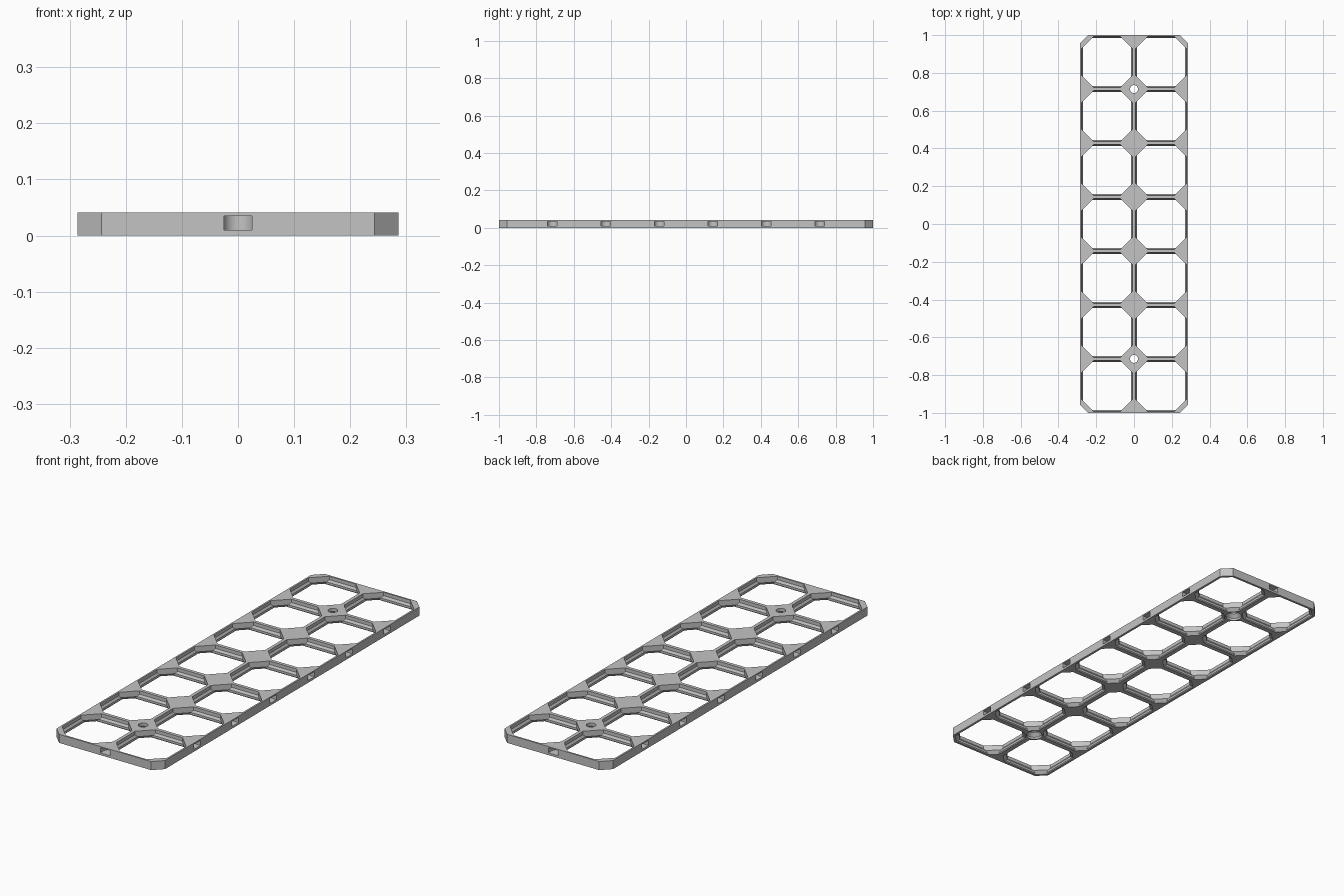
import bpy, bmesh, math
from mathutils import Matrix, Vector

if "Cube" in bpy.data.objects:
    bpy.data.objects.remove(bpy.data.objects["Cube"])

# Designed in millimetres: 2 x 7 tiles of 28 mm, 4 mm thick
S = 2 / 196
TILE, COLS, ROWS, THICK = 28, 2, 7, 4
W, L = TILE * COLS / 2, TILE * ROWS / 2
R2 = math.sqrt(2)


def loft(bm, rings):
    """Closed solid through matching rings of points."""
    loops = [[bm.verts.new(Vector(p) * S) for p in ring] for ring in rings]
    n = len(loops[0])
    for a, b in zip(loops, loops[1:]):
        for i in range(n):
            j = (i + 1) % n
            bm.faces.new((a[i], a[j], b[j], b[i]))
    bm.faces.new(loops[0][::-1])
    bm.faces.new(loops[-1])


def octagon(x, y, hx, hy, cut, z):
    """Rectangle of half sizes hx, hy with its corners cut."""
    pts = [(hx, -hy + cut), (hx, hy - cut), (hx - cut, hy), (-hx + cut, hy),
           (-hx, hy - cut), (-hx, -hy + cut), (-hx + cut, -hy), (hx - cut, -hy)]
    return [(x + px, y + py, z) for px, py in pts]


def make_object(name, bm):
    bmesh.ops.recalc_face_normals(bm, faces=bm.faces)
    mesh = bpy.data.meshes.new(name)
    bm.to_mesh(mesh)
    bm.free()
    obj = bpy.data.objects.new(name, mesh)
    bpy.context.collection.objects.link(obj)
    return obj


# Slab with cut outer corners
bm = bmesh.new()
loft(bm, [octagon(0, 0, W, L, 4.2, z) for z in (0, THICK)])
board = make_object("grid_board", bm)

cut = bmesh.new()

# Cell openings: height, rib half width, diagonal reach of the corner block
LEVELS = [(-1, 1.1, 4.17), (0, 1.1, 4.17), (0.4, 1.5, 4.57), (1.4, 1.5, 5.57),
          (2.4, 0.8, 5.57), (5, 0.8, 5.57)]
for i in range(COLS):
    for j in range(ROWS):
        cx, cy = (i + 0.5) * TILE - W, (j + 0.5) * TILE - L
        rings = []
        for z, rib, reach in LEVELS:
            h = TILE / 2 - rib
            rings.append(octagon(cx, cy, h, h, reach * R2 - 2 * rib, z))
        loft(cut, rings)


# Connector slots: short neck opening into a round pocket
def slot(x, y, angle):
    a0 = math.asin(2.45 / 2.6)
    pts = [(-1, -2.45)]
    for k in range(33):
        a = (a0 - math.pi) + (2 * math.pi - 2 * a0) * k / 32
        pts.append((2.5 + 2.6 * math.cos(a), 2.6 * math.sin(a)))
    pts.append((-1, 2.45))
    m = Matrix.Translation((x, y, 0)) @ Matrix.Rotation(angle, 4, 'Z')
    loft(cut, [[m @ Vector((u, v, z)) for u, v in pts] for z in (1.0, 3.4)])


for j in range(1, ROWS):
    slot(-W, j * TILE - L, 0)
    slot(W, j * TILE - L, math.pi)
slot(0, -L, math.pi / 2)
slot(0, L, -math.pi / 2)

# Screw holes, countersunk from below: height, radius
for y in (TILE - L, L - TILE):
    rings = []
    for z, r in ((-1, 3.6), (1, 3.6), (2.55, 2.05), (5, 2.05)):
        rings.append([(r * math.cos(k * math.pi / 16), y + r * math.sin(k * math.pi / 16), z)
                      for k in range(32)])
    loft(cut, rings)

cutter = make_object("opening_cutter", cut)
cutter.hide_render = True

# Cut all openings and discard the helper
bpy.context.view_layer.objects.active = board
board.select_set(True)
mod = board.modifiers.new("openings", 'BOOLEAN')
mod.operation = 'DIFFERENCE'
mod.solver = 'EXACT'
mod.object = cutter
bpy.ops.object.modifier_apply(modifier=mod.name)
bpy.data.objects.remove(cutter)

# Single grey colour
grey = bpy.data.materials.new("light_grey")
grey.diffuse_color = (0.55, 0.55, 0.55, 1)
grey.use_nodes = True
grey.node_tree.nodes["Principled BSDF"].inputs["Base Color"].default_value = grey.diffuse_color
board.data.materials.clear()
board.data.materials.append(grey)

bpy.ops.object.select_all(action='DESELECT')
board.select_set(True)
bpy.ops.object.shade_smooth_by_angle(angle=math.radians(25))
